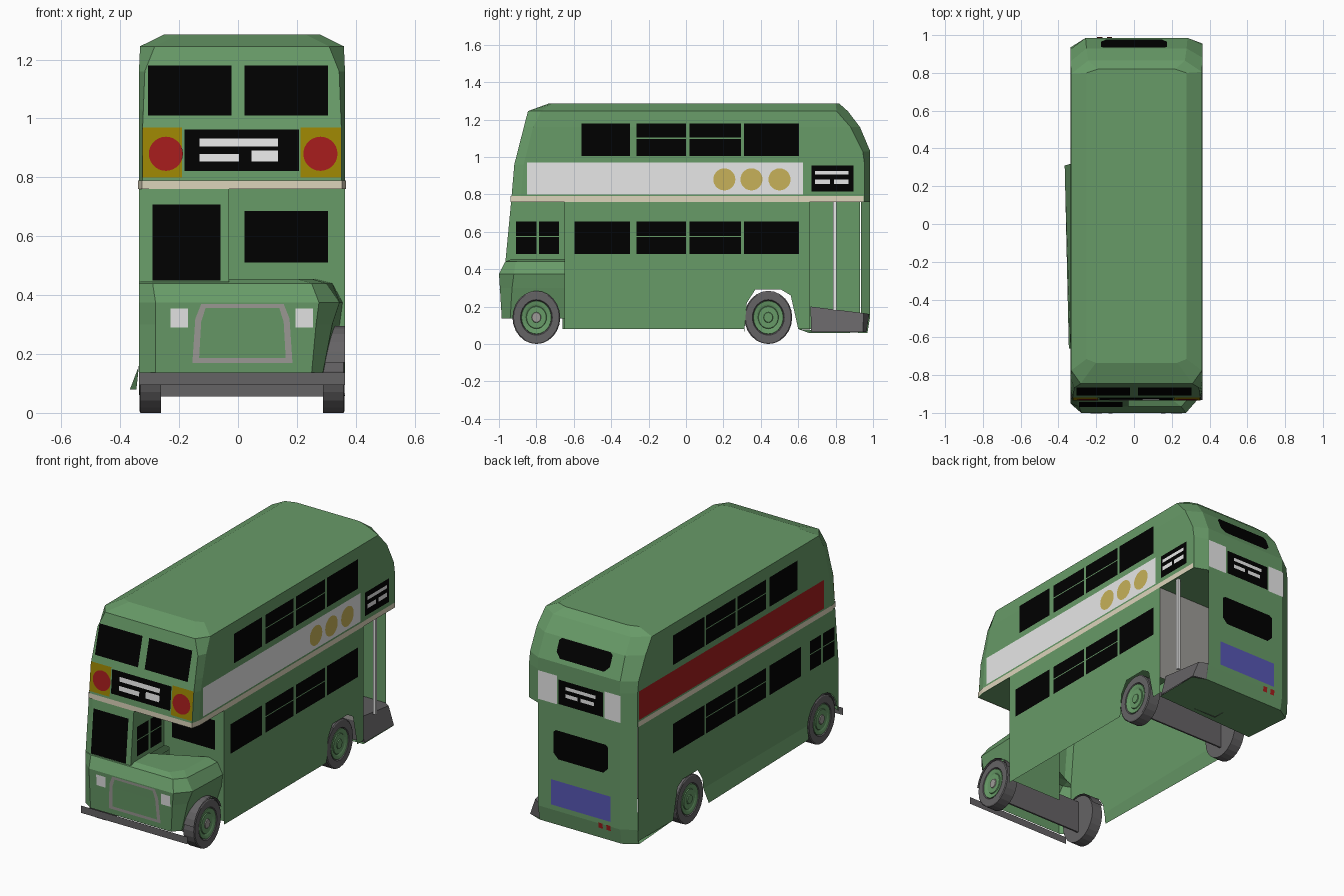
import bpy, bmesh, math

if "Cube" in bpy.data.objects:
    bpy.data.objects.remove(bpy.data.objects["Cube"])


def material(name, r, g, b):
    m = bpy.data.materials.new(name)
    m.diffuse_color = (r, g, b, 1)
    m.use_nodes = True
    m.node_tree.nodes["Principled BSDF"].inputs["Base Color"].default_value = m.diffuse_color
    return m


GREEN = material("body green", 0.137, 0.325, 0.137)
BLACK = material("window black", 0.0, 0.0, 0.0)
WHITE = material("white", 0.80, 0.80, 0.80)
RED = material("red", 0.37, 0.012, 0.012)
OLIVE = material("olive yellow", 0.33, 0.235, 0.001)
GOLD = material("pale gold", 0.57, 0.44, 0.10)
CREAM = material("cream", 0.72, 0.66, 0.50)
DARK = material("dark grey", 0.13, 0.125, 0.13)
GREY = material("mid grey", 0.34, 0.33, 0.31)
BLUE = material("blue", 0.095, 0.095, 0.45)


def mesh(name, verts, faces, mat):
    me = bpy.data.meshes.new(name)
    me.from_pydata(verts, [], faces)
    me.materials.append(mat)
    ob = bpy.data.objects.new(name, me)
    bpy.context.collection.objects.link(ob)
    return ob


def loft(name, rings, mat, closed=True, caps=()):
    n = len(rings[0])
    verts = [p for r in rings for p in r]
    faces = []
    for k in range(len(rings) - 1):
        for i in range(n if closed else n - 1):
            j = (i + 1) % n
            faces.append((k * n + i, k * n + j, (k + 1) * n + j, (k + 1) * n + i))
    if "bottom" in caps:
        faces.append(tuple(reversed(range(n))))
    if "top" in caps:
        faces.append(tuple(range((len(rings) - 1) * n, len(rings) * n)))
    return mesh(name, verts, faces, mat)


def box(name, x0, x1, y0, y1, z0, z1, mat):
    q = [(x0, y0), (x1, y0), (x1, y1), (x0, y1)]
    return loft(name, [[(x, y, z) for x, y in q] for z in (z0, z1)], mat, caps=("bottom", "top"))


def lerp(table, z):
    for (z0, a), (z1, b) in zip(table, table[1:]):
        if z <= z1:
            break
    return a + (b - a) * (z - z0) / (z1 - z0)


# Surfaces that carry plates: each maps (u, z, lift) to a point
UPPER_F = [(0.76, -0.935), (0.96, -0.918), (1.03, -0.90), (1.16, -0.867), (1.245, -0.845)]
BACK = [(0.06, 0.97), (0.15, 0.985), (1.03, 0.985), (1.16, 0.93), (1.245, 0.865)]
CAB_F = [(0.445, -0.965), (0.76, -0.935)]
NOSE_F = [(0.135, -0.985), (0.30, -0.995), (0.375, -1.0)]
CX, HW = 0.0135, 0.350
XR, XL = CX + HW, CX - HW
front = lambda u, z, d: (u, lerp(UPPER_F, z) - d, z)
back = lambda u, z, d: (u, lerp(BACK, z) + d, z)
cab = lambda u, z, d: (u, lerp(CAB_F, z) - d, z)
nose = lambda u, z, d: (u, lerp(NOSE_F, z) - d, z)
bulk = lambda u, z, d: (u, -0.65 - d, z)
right = lambda u, z, d: (XR + d, u, z)
left = lambda u, z, d: (XL - d, u, z)
inner = lambda u, z, d: (-0.03 + d, u, z)


def plate(name, surf, pts, mat, d=0.003):
    pts = pts[::-1] if surf in (back, left) else pts
    return mesh(name, [surf(u, z, d) for u, z in pts], [tuple(range(len(pts)))], mat)


def rect(name, surf, u0, u1, z0, z1, mat, d=0.003):
    return plate(name, surf, [(u0, z0), (u1, z0), (u1, z1), (u0, z1)], mat, d)


def disc(name, surf, u, z, r, mat, d=0.006):
    a = [i * math.tau / 28 for i in range(28)]
    return plate(name, surf, [(u + r * math.cos(t), z + r * math.sin(t)) for t in a], mat, d)


# Upper deck shell with chamfered corners and rounded roof
def deck_ring(z, yf, yb, hw, fx, fy, bx, by_right, by_left):
    p = [(-hw + fx, yf), (hw - fx, yf), (hw, yf + fy), (hw, yb - by_right),
         (hw - bx, yb), (-hw + bx, yb), (-hw, yb - by_left), (-hw, yf + fy)]
    return [(CX + x, y, z) for x, y in p]


loft("upper_deck", [
    deck_ring(0.76, -0.935, 0.985, HW, 0.012, 0.05, 0.08, 0.03, 0.05),
    deck_ring(0.96, -0.918, 0.985, HW, 0.012, 0.05, 0.08, 0.03, 0.05),
    deck_ring(1.03, -0.90, 0.985, HW, 0.015, 0.05, 0.08, 0.04, 0.06),
    deck_ring(1.16, -0.867, 0.93, HW, 0.02, 0.05, 0.085, 0.05, 0.07),
    deck_ring(1.245, -0.845, 0.865, HW - 0.004, 0.05, 0.07, 0.09, 0.06, 0.07),
    deck_ring(1.285, -0.735, 0.82, 0.265, 0.05, 0.02, 0.06, 0.02, 0.02)],
    GREEN, caps=("bottom", "top"))

# Lower side walls with cut wheel arches
ARCH = [(0.31, 0.05), (0.325, 0.22), (0.37, 0.29), (0.51, 0.29), (0.56, 0.26), (0.60, 0.08)]
mesh("right_wall", [(XR, y, z) for y, z in
     [(-0.65, 0.76), (-0.65, 0.08), (0.31, 0.08)] + ARCH + [(0.66, 0.08), (0.66, 0.76)]],
     [tuple(range(11))], GREEN)
fa = [(-0.80 + 0.14 * math.cos(t), 0.145 + 0.15 * math.sin(t))
      for t in [math.pi * (1 - i / 8) for i in range(9)]]
lw = [(-0.92, 0.76), (-0.95, 0.445), (-0.95, 0.14)] + fa + [(0.318, 0.16)] + ARCH[1:] \
    + [(0.93, 0.08), (0.93, 0.76)]
mesh("left_wall", [(XL, y, z) for y, z in lw], [tuple(range(len(lw)))], GREEN)
mesh("left_skirt", [(XL, -0.66, 0.16), (XL, 0.318, 0.16), (-0.367, 0.31, 0.08), (-0.345, -0.66, 0.08)],
     [(0, 3, 2, 1)], GREEN)


# Rear panel, left corner chamfer and underside; the right corner is the open entrance
def rear_path(z, dy):
    return [(x, y + dy, z) for x, y in [(XR - 0.08, 0.985), (XL + 0.08, 0.985), (XL, 0.935)]]


loft("rear_panel", [rear_path(0.06, -0.015), rear_path(0.15, 0), rear_path(0.76, 0)], GREEN, closed=False)
mesh("rear_underside", [(XR, 0.94, 0.06)] + rear_path(0.06, -0.015) + [(XL, 0.60, 0.08), (XR, 0.66, 0.058)],
     [tuple(range(6))], GREEN)

# Entrance platform with flared step, pole and inner bulkhead
loft("platform_step", [
    [(-0.03, 0.67, 0.063), (XR, 0.67, 0.063), (XR, 0.945, 0.063), (XR - 0.08, 0.965, 0.063), (-0.03, 0.965, 0.063)],
    [(-0.03, 0.665, 0.20), (0.325, 0.665, 0.20), (0.325, 0.95, 0.165), (XR - 0.08, 0.98, 0.16), (-0.03, 0.98, 0.16)]],
    DARK, caps=("top",))
box("door_pole", 0.335, 0.352, 0.787, 0.804, 0.18, 0.76, WHITE)
mesh("saloon_bulkhead", [(XL, 0.66, 0.18), (XR, 0.66, 0.18), (XR, 0.66, 0.76), (XL, 0.66, 0.76)],
     [(0, 1, 2, 3)], GREY)

# Cab front, cab inner side and the bulkhead behind the bonnet
cab_path = lambda z, s: [(XL, -0.95 + s, z), (-0.30, -0.965 + s, z), (-0.03, -0.965 + s, z),
                         (-0.03, -0.65, z), (XR, -0.65, z)]
loft("cab", [cab_path(0.445, 0), cab_path(0.76, 0.03)], GREEN, closed=False)
mesh("lower_bulkhead", [(0.0, -0.65, 0.1), (XR, -0.65, 0.1), (XR, -0.65, 0.445), (0.0, -0.65, 0.445)],
     [(0, 1, 2, 3)], GREEN)


# Bonnet and nose
def nose_ring(z, yf, xl, x1, x2, ys, xb):
    return [(XL, -0.95, z), (xl, yf, z), (x1, yf, z), (x2, ys, z), (xb, -0.65, z)]


loft("bonnet", [nose_ring(0.135, -0.985, -0.28, 0.25, 0.288, -0.94, 0.288),
                nose_ring(0.30, -0.995, -0.28, 0.265, 0.32, -0.93, 0.345),
                nose_ring(0.375, -1.0, -0.28, 0.275, 0.345, -0.92, 0.355),
                nose_ring(0.44, -0.967, -0.29, 0.25, 0.30, -0.91, 0.32),
                nose_ring(0.455, -0.93, -0.30, 0.20, 0.25, -0.86, 0.26)], GREEN, closed=False, caps=("top",))
mesh("bumper", [(XL, -0.995, 0.095), (XR, -0.995, 0.095), (XR, -0.995, 0.138), (XL, -0.995, 0.138)],
     [(0, 1, 2, 3)], DARK)

# Grille frame and headlights
go = [(-0.155, 0.17), (0.185, 0.17), (0.175, 0.32), (0.155, 0.37), (-0.125, 0.37), (-0.145, 0.32)]
gi = [(-0.132, 0.187), (0.162, 0.187), (0.155, 0.31), (0.14, 0.356), (-0.11, 0.356), (-0.125, 0.31)]
loft("grille_frame", [[nose(u, z, 0.004) for u, z in p] for p in (go, gi)], GREY)
for x in (-0.20, 0.225):
    rect("headlight", nose, x - 0.03, x + 0.03, 0.29, 0.355, WHITE, 0.005)


# Wheels: tyre, dished rim and hub turned around the axle
def turned(name, prof, side, x, y, mat, n=24):
    rings = []
    for r, o in prof:
        rings.append([(x + side * o, y + 0.9 * r * math.cos(i * math.tau / n),
                       0.142 + r * math.sin(i * math.tau / n)) for i in range(n)])
    ob = loft(name, rings, mat, caps=("bottom", "top"))
    bm = bmesh.new()
    bm.from_mesh(ob.data)
    bmesh.ops.recalc_face_normals(bm, faces=bm.faces)
    bm.to_mesh(ob.data)
    bm.free()


for y, place in ((-0.80, "front"), (0.44, "rear")):
    for side, x in ((1, 0.362), (-1, -0.335)):
        turned(place + "_tyre", [(0.142, -0.074), (0.142, -0.004), (0.136, 0), (0.095, 0),
                                 (0.088, -0.012)], side, x, y, DARK)
        turned(place + "_rim", [(0.09, -0.014), (0.088, -0.002), (0.07, -0.006), (0.06, -0.010)],
               side, x, y, GREEN)
        turned(place + "_wheel_disc", [(0.062, -0.012), (0.058, -0.005), (0.04, -0.005)], side, x, y, GREEN)
        turned(place + "_hub", [(0.03, -0.008), (0.026, 0.0)], side, x, y,
               GREEN if place == "rear" else GREY, 12)
    box(place + "_axle_plate", -0.27, 0.295, y - 0.005, y + 0.005, 0.055, 0.25, DARK)

# Front mudguards
for x0, x1 in ((0.285, 0.363), (XL, -0.26)):
    arc = [math.radians(20 + 15 * i) for i in range(11)]
    loft("front_mudguard", [[(x, -0.80 + 0.135 * math.cos(t), 0.145 + 0.15 * math.sin(t)) for t in arc]
                            for x in (x0, x1)], DARK, closed=False)

# Side windows on both decks
BAYS = [(-0.56, -0.30), (-0.265, 0.0), (0.02, 0.295), (0.31, 0.605)]
for surf in (right, left):
    for z0, z1, zs in ((1.005, 1.18, 1.10), (0.48, 0.655, 0.575)):
        for i, (a, b) in enumerate(BAYS):
            if i == 0 and z0 < 1:
                a = -0.595
            if i in (1, 2):
                rect("side_window_lower", surf, a, b, z0, zs - 0.003, BLACK)
                rect("side_window_upper", surf, a, b, zs + 0.003, z1, BLACK)
            else:
                rect("side_window", surf, a, b, z0, z1, BLACK)
for surf in (inner, left):
    for a, b in ((-0.91, -0.80), (-0.785, -0.68)):
        rect("cab_side_window", surf, a, b, 0.48, 0.572, BLACK)
        rect("cab_side_window", surf, a, b, 0.578, 0.655, BLACK)

# Front and rear windows
rect("front_window_left", front, -0.305, -0.022, 1.01, 1.18, BLACK)
rect("front_window_right", front, 0.022, 0.305, 1.01, 1.18, BLACK)
rect("windscreen", cab, -0.29, -0.06, 0.45, 0.708, BLACK)
rect("bulkhead_window", bulk, 0.022, 0.305, 0.51, 0.685, BLACK)
for z0, z1, w, name in ((1.055, 1.158, 0.175, "rear_upper_window"), (0.46, 0.63, 0.178, "rear_lower_window")):
    plate(name, back, [(-w, z0 + 0.03), (-w + 0.03, z0), (w - 0.03, z0), (w, z0 + 0.03),
                       (w, z1 - 0.012), (w - 0.015, z1), (-w + 0.015, z1), (-w, z1 - 0.012)], BLACK)


# Destination boards with white blocks
def board(surf, u0, u1, z0, z1, blocks):
    rect("destination_board", surf, u0, u1, z0, z1, BLACK)
    for a, b, c, d in blocks:
        rect("board_block", surf, a, b, c, d, WHITE, 0.006)


board(front, -0.182, 0.207, 0.822, 0.962,
      [(-0.13, 0.135, 0.905, 0.932), (-0.13, 0.003, 0.853, 0.88), (0.045, 0.135, 0.853, 0.891)])
board(right, 0.67, 0.895, 0.815, 0.955,
      [(0.69, 0.87, 0.905, 0.925), (0.69, 0.77, 0.855, 0.88), (0.79, 0.87, 0.855, 0.88)])
board(back, -0.145, 0.145, 0.79, 0.935,
      [(-0.10, 0.10, 0.885, 0.905), (0.02, 0.10, 0.84, 0.862), (-0.09, 0.0, 0.84, 0.862)])

# Front squares, side banners and rear panels
for a, b, c in ((-0.324, -0.19, -0.245), (0.213, 0.350, 0.28)):
    rect("front_square", front, a, b, 0.80, 0.97, OLIVE)
    disc("front_roundel", front, c, 0.88, 0.058, RED)
rect("right_banner", right, -0.85, 0.625, 0.80, 0.97, WHITE)
for y in (0.205, 0.35, 0.50):
    disc("banner_coin", right, y, 0.88, 0.059, GOLD)
rect("left_banner", left, -0.81, 0.925, 0.80, 0.97, RED)
rect("rear_corner_panel", back, 0.155, 0.282, 0.785, 0.955, WHITE)
rect("rear_corner_panel", back, -0.262, -0.155, 0.785, 0.945, WHITE)
rect("rear_blue_panel", back, -0.195, 0.195, 0.18, 0.33, BLUE)
for x in (-0.13, -0.182):
    rect("rear_lamp", back, x - 0.014, x + 0.014, 0.125, 0.157, RED, 0.005)

# Cream waistband along the sides and front
loft("waistband", [[(XL - 0.003, 0.93, z), (XL - 0.003, -0.885, z), (XL + 0.010, -0.939, z),
                    (XR - 0.010, -0.939, z), (XR + 0.003, -0.885, z), (XR + 0.003, 0.95, z)]
                   for z in (0.760, 0.79)], CREAM, closed=False)
